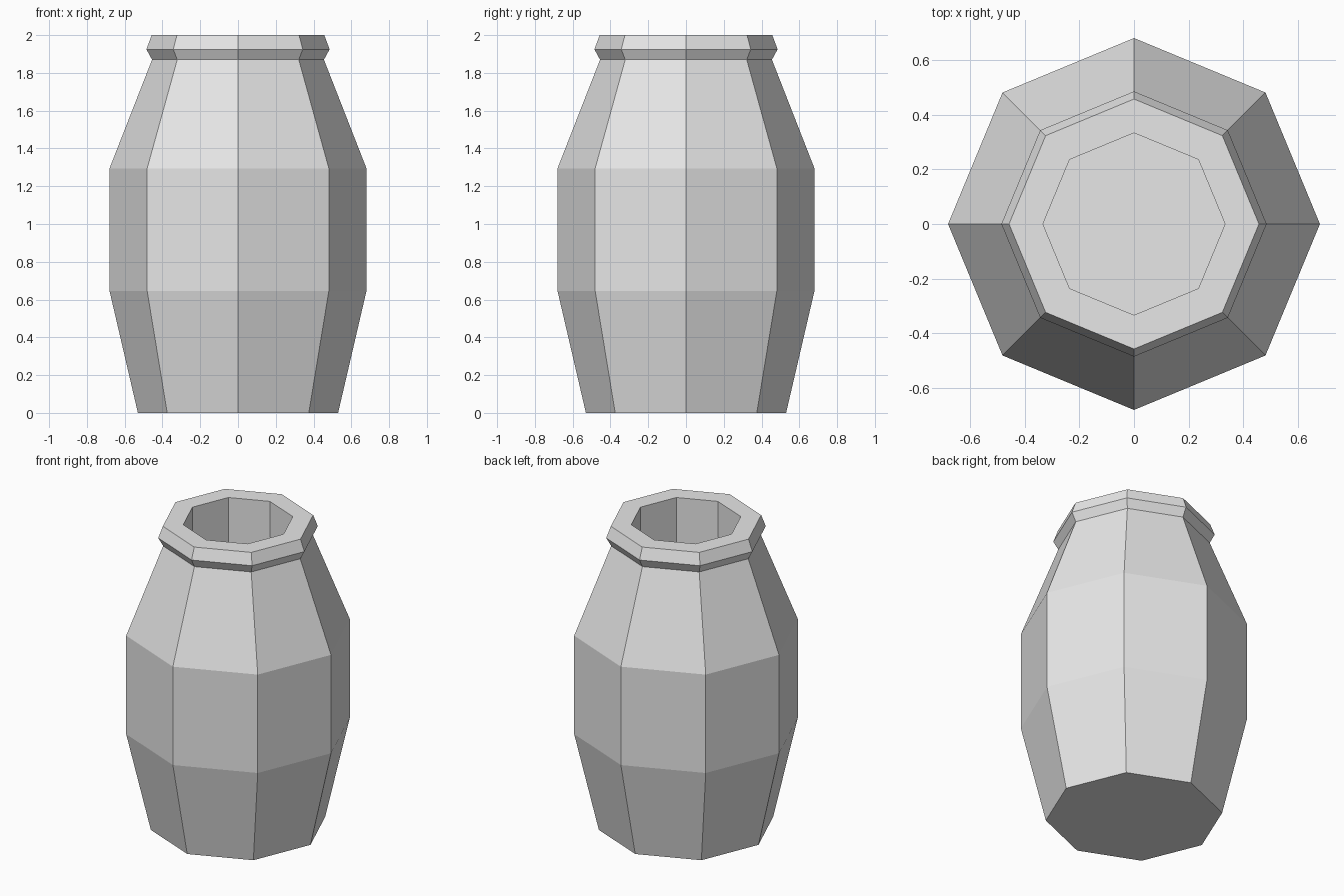
import bpy
import bmesh
import math

if "Cube" in bpy.data.objects:
    bpy.data.objects.remove(bpy.data.objects["Cube"], do_unlink=True)

SIDES = 8

# Single clay colour
clay = bpy.data.materials.new("grey_clay")
clay.use_nodes = True
colour = (0.8, 0.8, 0.8, 1)
clay.diffuse_color = colour
clay.node_tree.nodes["Principled BSDF"].inputs["Base Color"].default_value = colour

# Profile (radius, height): outside from foot to lip, then down the inside to the floor
profile = [
    (0.53, 0), (0.68, 0.645), (0.68, 1.295),    # belly
    (0.455, 1.87), (0.485, 1.925), (0.457, 2),  # neck and lip
    (0.333, 2), (0.333, 1.2),                   # mouth and inner wall
]


def ring(bm, radius, z):
    angles = [2 * math.pi * i / SIDES for i in range(SIDES)]
    return [bm.verts.new((radius * math.cos(a), radius * math.sin(a), z)) for a in angles]


# Faceted jar with a closed base and hollow mouth
bm = bmesh.new()
rings = [ring(bm, r, z) for r, z in profile]
for low, high in zip(rings, rings[1:]):
    for i in range(SIDES):
        j = (i + 1) % SIDES
        bm.faces.new((low[i], low[j], high[j], high[i]))
bm.faces.new(rings[0][::-1])
bm.faces.new(rings[-1])
bmesh.ops.recalc_face_normals(bm, faces=bm.faces)

mesh = bpy.data.meshes.new("jar")
bm.to_mesh(mesh)
bm.free()
mesh.materials.append(clay)
jar = bpy.data.objects.new("jar", mesh)
bpy.context.collection.objects.link(jar)
